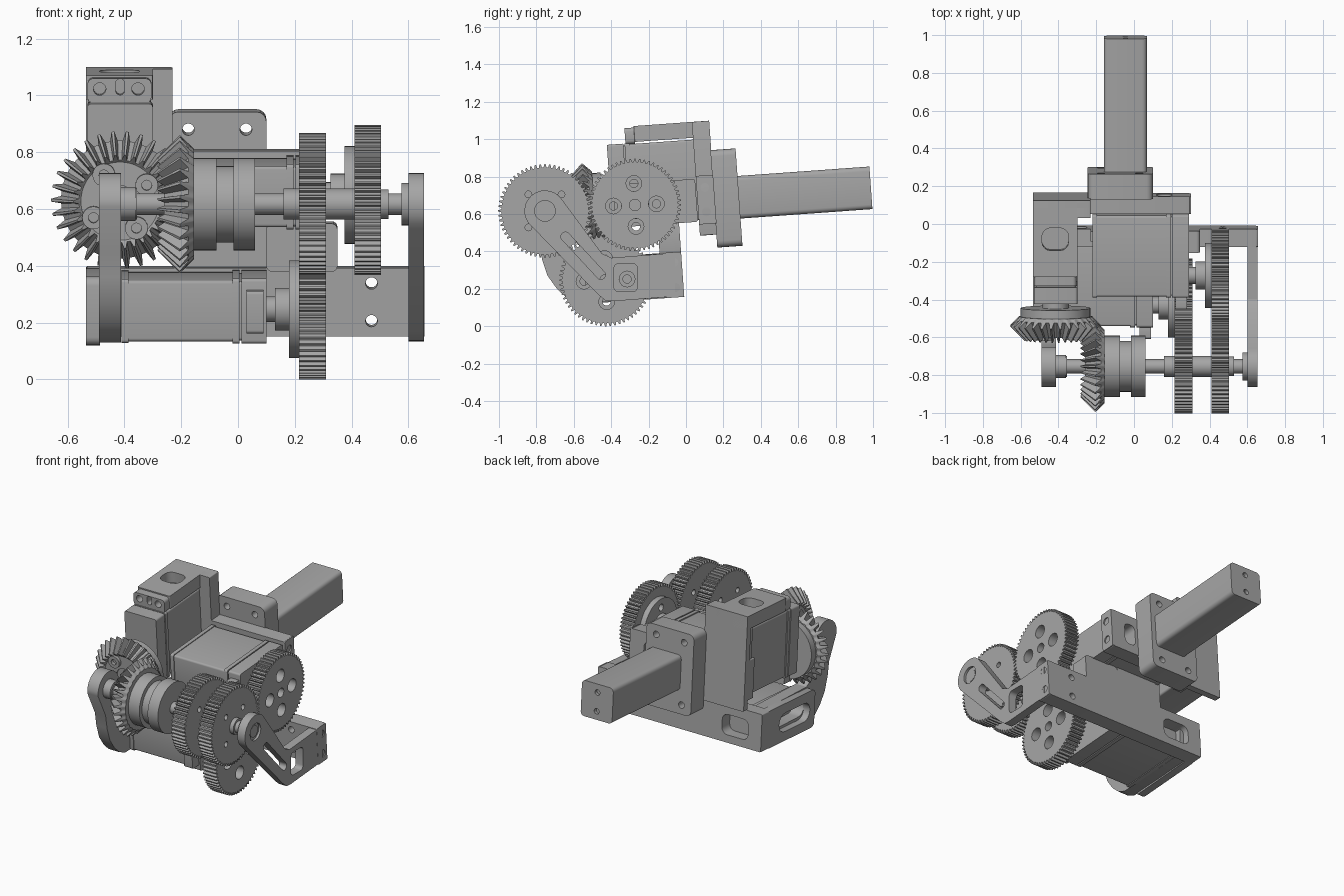
import bpy, bmesh, math
from math import sin, cos, pi, atan2
from mathutils import Matrix, Vector

if "Cube" in bpy.data.objects:
    bpy.data.objects.remove(bpy.data.objects["Cube"])

grey = bpy.data.materials.new("plain_grey")
grey.use_nodes = True
grey.diffuse_color = (0.38, 0.38, 0.38, 1)
grey.node_tree.nodes["Principled BSDF"].inputs["Base Color"].default_value = (0.38, 0.38, 0.38, 1)

WORLD = Matrix.Identity(4)
PIVOT = Vector((0, -0.273, 0.649))
# The motor block leans slightly about the upper motor axis
TILT = Matrix.Translation(PIVOT) @ Matrix.Rotation(math.radians(4.1), 4, 'X') @ Matrix.Translation(-PIVOT)
AXES = {'x': Matrix(((0, 0, 1, 0), (1, 0, 0, 0), (0, 1, 0, 0), (0, 0, 0, 1))),
        'y': Matrix(((1, 0, 0, 0), (0, 0, -1, 0), (0, 1, 0, 0), (0, 0, 0, 1))),
        'z': WORLD}


def finish(name, bm, matrix):
    bmesh.ops.remove_doubles(bm, verts=bm.verts, dist=0.0001)
    bmesh.ops.recalc_face_normals(bm, faces=bm.faces)
    mesh = bpy.data.meshes.new(name)
    bm.to_mesh(mesh)
    bm.free()
    mesh.transform(matrix)
    mesh.materials.clear()
    mesh.materials.append(grey)
    mesh.shade_smooth()
    mesh.set_sharp_from_angle(angle=math.radians(30))
    obj = bpy.data.objects.new(name, mesh)
    bpy.context.collection.objects.link(obj)
    return obj


def prism(name, loops, axis, a, b, frame=TILT):
    """Extrude an outline with holes along an axis, from a to b."""
    curve = bpy.data.curves.new(name, 'CURVE')
    curve.dimensions, curve.fill_mode, curve.extrude = '2D', 'BOTH', abs(b - a) / 2
    for loop in loops:
        spline = curve.splines.new('POLY')
        spline.points.add(len(loop) - 1)
        for point, (u, v) in zip(spline.points, loop):
            point.co = (u, v, 0, 1)
        spline.use_cyclic_u = True
    temp = bpy.data.objects.new(name, curve)
    mesh = bpy.data.meshes.new_from_object(temp)
    bm = bmesh.new()
    bm.from_mesh(mesh)
    bpy.data.objects.remove(temp)
    bpy.data.curves.remove(curve)
    bpy.data.meshes.remove(mesh)
    mid = (a + b) / 2 * (-1 if axis == 'y' else 1)
    return finish(name, bm, frame @ AXES[axis] @ Matrix.Translation((0, 0, mid)))


def circle(u, v, r, n=32):
    return [(u + r * cos(2 * pi * i / n), v + r * sin(2 * pi * i / n)) for i in range(n)]


def bolt_circle(u, v, ring, r, start=pi / 4):
    return [circle(u + ring * cos(start + k * pi / 2), v + ring * sin(start + k * pi / 2), r, 16) for k in range(4)]


def rounded(u0, u1, v0, v1, r=0.006, n=4):
    pts = []
    for k, (u, v) in enumerate(((u1 - r, v1 - r), (u0 + r, v1 - r), (u0 + r, v0 + r), (u1 - r, v0 + r))):
        pts += [(u + r * cos((k + i / n) * pi / 2), v + r * sin((k + i / n) * pi / 2)) for i in range(n + 1)]
    return pts


def slot(p, q, r, n=8):
    t = atan2(q[1] - p[1], q[0] - p[0]) - pi / 2
    return [(c[0] + r * cos(t + s + pi * i / n), c[1] + r * sin(t + s + pi * i / n))
            for c, s in ((q, 0), (p, pi)) for i in range(n + 1)]


def arc(u, v, r, a, b, n=14):
    return [(u + r * cos(math.radians(a + (b - a) * i / n)), v + r * sin(math.radians(a + (b - a) * i / n)))
            for i in range(n + 1)]


def gear_outline(u, v, r, teeth=60, depth=0.017):
    pts = []
    for i in range(teeth):
        for f, rad in ((-0.32, r - depth), (-0.14, r), (0.14, r), (0.32, r - depth)):
            t = 2 * pi * (i + f) / teeth
            pts.append((u + rad * cos(t), v + rad * sin(t)))
    return pts


def cylinder(name, axis, u, v, r, a, b, frame=WORLD):
    return prism(name, [circle(u, v, r)], axis, a, b, frame)


def bevel_gear(name, matrix, teeth=30):
    """Toothed cone; the teeth face local -z."""
    bm = bmesh.new()
    tip = [(0.06, 0.0), (0.165, -0.078), (0.243, 0.0), (0.195, 0.05)]
    root = [(0.06, 0.0), (0.145, -0.055), (0.208, 0.03), (0.19, 0.05)]
    shared = [(0.055, -0.05), (0.138, -0.05)]
    columns = []
    for i in range(teeth):
        for f, sec in ((-0.3, root), (-0.1, tip), (0.1, tip), (0.3, root)):
            t = 2 * pi * (i + f) / teeth
            ring = shared + sec[1:] + [(0.055, 0.05)]
            columns.append([bm.verts.new((r * cos(t), r * sin(t), z)) for r, z in ring])
    for i, col in enumerate(columns):
        nxt = columns[(i + 1) % len(columns)]
        for j in range(len(col)):
            k = (j + 1) % len(col)
            bm.faces.new((col[j], nxt[j], nxt[k], col[k]))
    return finish(name, bm, matrix)


SY, SZ = -0.754, 0.617      # main shaft
UY, UZ = -0.273, 0.649      # upper motor axis
LY, LZ = -0.43, 0.247       # lower motor axis
BX = -0.415                 # bevel motor axis

# Spur gears
hub_holes = lambda y, z: bolt_circle(y, z, 0.115, 0.042, 0.05) + [circle(y, z, 0.03)]
prism("upper_motor_gear", [gear_outline(UY, UZ, 0.247)] + hub_holes(UY, UZ), 'x', 0.41, 0.503, WORLD)
prism("lower_motor_gear", [gear_outline(LY, LZ, 0.247)] + hub_holes(LY, LZ), 'x', 0.215, 0.31, WORLD)
for name, a, b in (("outer_shaft_gear", 0.41, 0.503), ("inner_shaft_gear", 0.215, 0.31)):
    prism(name, [gear_outline(SY, SZ, 0.25)] + bolt_circle(SY, SZ, 0.125, 0.018), 'x', a, b, WORLD)
for name, y, z, a in (("upper_horn", UY, UZ, 0.375), ("lower_horn", LY, LZ, 0.18)):
    prism(name + "_disc", [circle(y, z, 0.172, 48)] + bolt_circle(y, z, 0.115, 0.022, 0.05), 'x', a, a + 0.035, WORLD)
    cylinder(name + "_hub", 'x', y, z, 0.075, a - 0.05, a + 0.05, WORLD)
    cylinder(name + "_spindle", 'x', y, z, 0.045, a - 0.1, a + 0.07, WORLD)

# Main shaft, collars and drum
cylinder("main_shaft", 'x', SY, SZ, 0.038, -0.465, 0.645)
for name, r, a, b in (("shaft_collar_left", 0.055, -0.41, -0.355), ("shaft_collar_middle", 0.055, 0.16, 0.215),
                      ("shaft_collar_between_gears", 0.055, 0.31, 0.41), ("shaft_collar_right", 0.052, 0.503, 0.53),
                      ("drum_left_flange", 0.163, -0.155, -0.075), ("drum_core", 0.135, -0.075, -0.015),
                      ("drum_right_flange", 0.163, -0.015, 0.06)):
    cylinder(name, 'x', SY, SZ, r, a, b)

# Bevel gear pair
bevel_gear("shaft_bevel_gear", Matrix.Translation((-0.205, SY, SZ)) @ AXES['x'] @ Matrix.Rotation(pi / 30, 4, 'Z'))
flip = Matrix.Rotation(pi, 4, 'X')
bevel_gear("motor_bevel_gear", TILT @ Matrix.Translation((BX, -0.54, 0.65)) @ AXES['y'] @ flip)
cylinder("bevel_horn_disc", 'y', BX, 0.65, 0.185, -0.49, -0.445, TILT)
cylinder("bevel_spindle", 'y', BX, 0.65, 0.07, -0.58, -0.39, TILT)
for k in range(4):
    t = 0.55 + k * pi / 2
    prism("bevel_screw", [circle(BX + 0.11 * cos(t), 0.65 + 0.11 * sin(t), 0.04, 20),
                          circle(BX + 0.11 * cos(t), 0.65 + 0.11 * sin(t), 0.018, 12)], 'y', -0.61, -0.585)


def motor(name, axis, a, d, s, c):
    """Motor along an axis from a in direction d; s is the shaft position along the body, c across it."""
    def part(label, u0, u1, half, w0, w1):
        lo, hi = sorted((a + d * w0, a + d * w1))
        loop = rounded(s + u0, s + u1, c - half, c + half, 0.012)
        if axis == 'y':
            loop = [(v, u) for u, v in loop]
        prism(name + label, [loop], axis, lo, hi)
    part("_back_cover", -0.11, 0.33, 0.113, 0, 0.025)
    part("_body", -0.105, 0.325, 0.108, 0.025, 0.39)
    part("_front_cover", -0.11, 0.33, 0.115, 0.39, 0.415)
    part("_gear_case", -0.11, 0.33, 0.115, 0.422, 0.51)
    part("_seam", -0.1, 0.32, 0.105, 0.41, 0.43)
    part("_front_ear", -0.175, -0.1, 0.075, 0.44, 0.50)


motor("upper_motor", 'x', -0.22, 1, -0.273, 0.65)
motor("lower_motor", 'x', -0.41, 1, -0.458, 0.26)
motor("bevel_motor", 'y', 0.11, -1, 0.65, BX)

# Upper bracket: rear bar, side column and top lip
prism("upper_rear_bar", [rounded(-0.535, 0.295, 0.52, 0.78), rounded(0.12, 0.2, 0.58, 0.72, 0.03)], 'y', 0.062, 0.155)
prism("upper_bar_end", [rounded(0.062, 0.155, 0.52, 0.78)] + [circle(0.106, 0.65 + k, 0.024, 16) for k in (0.065, -0.065)],
      'x', 0.295, 0.303)
prism("bracket_column", [rounded(-0.31, -0.23, 0.46, 1.07)], 'y', 0.062, 0.155)
prism("bracket_back", [rounded(-0.535, -0.23, 0.46, 1.07)], 'y', 0.115, 0.155)
prism("top_lip", [rounded(-0.535, -0.30, -0.25, 0.155), rounded(-0.487, -0.347, -0.11, 0.01, 0.045)], 'z', 0.985, 1.07)
prism("top_lip_floor", [rounded(-0.53, -0.31, -0.25, 0.15)], 'z', 0.985, 1.0)
prism("lip_front_ear", [rounded(-0.53, -0.305, 0.975, 1.062, 0.02)] +
      [circle(x, 1.025, 0.022, 16) for x in (-0.487, -0.352)] + [slot((BX, 1.02), (BX, 1.045), 0.016)], 'y', -0.3, -0.25)

# Rear mounting block and long square arm
prism("mounting_block", [rounded(-0.245, 0.1, 0.39, 0.912, 0.035)] +
      [circle(x, z, 0.021, 20) for x in (-0.175, 0.028) for z in (0.45, 0.85)], 'y', 0.15, 0.285)
prism("square_arm", [rounded(-0.16, 0.068, 0.536, 0.764, 0.025)], 'y', 0.28, 0.97)
prism("arm_end_face", [rounded(-0.16, 0.068, 0.536, 0.764, 0.025), circle(-0.046, 0.71, 0.018, 16),
                       circle(-0.046, 0.59, 0.018, 16)], 'y', 0.97, 0.992)

# Bridge between the two brackets
prism("bridge_block", [rounded(0.1, 0.35, 0.37, 0.54, 0.02)], 'y', -0.16, -0.045)
prism("bridge_web", [rounded(-0.23, 0.1, 0.36, 0.55)], 'y', -0.10, -0.045)

# Lower rear bar
prism("lower_rear_bar", [rounded(-0.535, 0.65, 0.14, 0.382), rounded(-0.44, -0.25, 0.19, 0.32, 0.04)] +
      [circle(0.47, z, 0.021, 16) for z in (0.195, 0.328)], 'y', -0.14, -0.045)
prism("lower_bar_floor", [rounded(-0.45, -0.24, 0.17, 0.34)], 'y', -0.14, -0.125)
prism("lower_bar_end", [rounded(-0.14, -0.045, 0.14, 0.382)] + [circle(-0.087, 0.26 + k, 0.024, 16) for k in (0.067, -0.067)],
      'x', 0.648, 0.656)

# Right shaft arm
right_outline = arc(SY, SZ, 0.11, 30, 232) + [(-0.47, 0.17), (-0.43, 0.137), (-0.39, 0.134), (-0.06, 0.16),
                                             (-0.06, 0.393), (-0.4, 0.366), (-0.45, 0.39)]
prism("right_shaft_arm", [right_outline, circle(SY, SZ, 0.055), slot((-0.645, 0.48), (-0.455, 0.275), 0.024),
                          rounded(-0.385, -0.26, 0.185, 0.335, 0.025)], 'x', 0.6, 0.655, WORLD)
cylinder("right_bearing", 'x', SY, SZ, 0.075, 0.575, 0.64)

# Left shaft arm with its rounded foot
left_outline = arc(SY, SZ, 0.11, 20, 185) + [(-0.785, 0.45), (-0.77, 0.36), (-0.74, 0.27), (-0.69, 0.2), (-0.64, 0.155),
                                            (-0.58, 0.13), (-0.06, 0.16), (-0.06, 0.39), (-0.55, 0.37), (-0.6, 0.4),
                                            (-0.64, 0.47)]
prism("left_shaft_arm", [left_outline, slot((-0.47, 0.26), (-0.27, 0.27), 0.055)], 'x', -0.49, -0.412, WORLD)
prism("left_foot_plate", [rounded(-0.6, -0.1, 0.14, 0.382, 0.03), slot((-0.49, 0.26), (-0.29, 0.26), 0.06)],
      'x', -0.535, -0.485)
cylinder("left_bearing", 'x', SY, SZ, 0.06, -0.475, -0.36)
